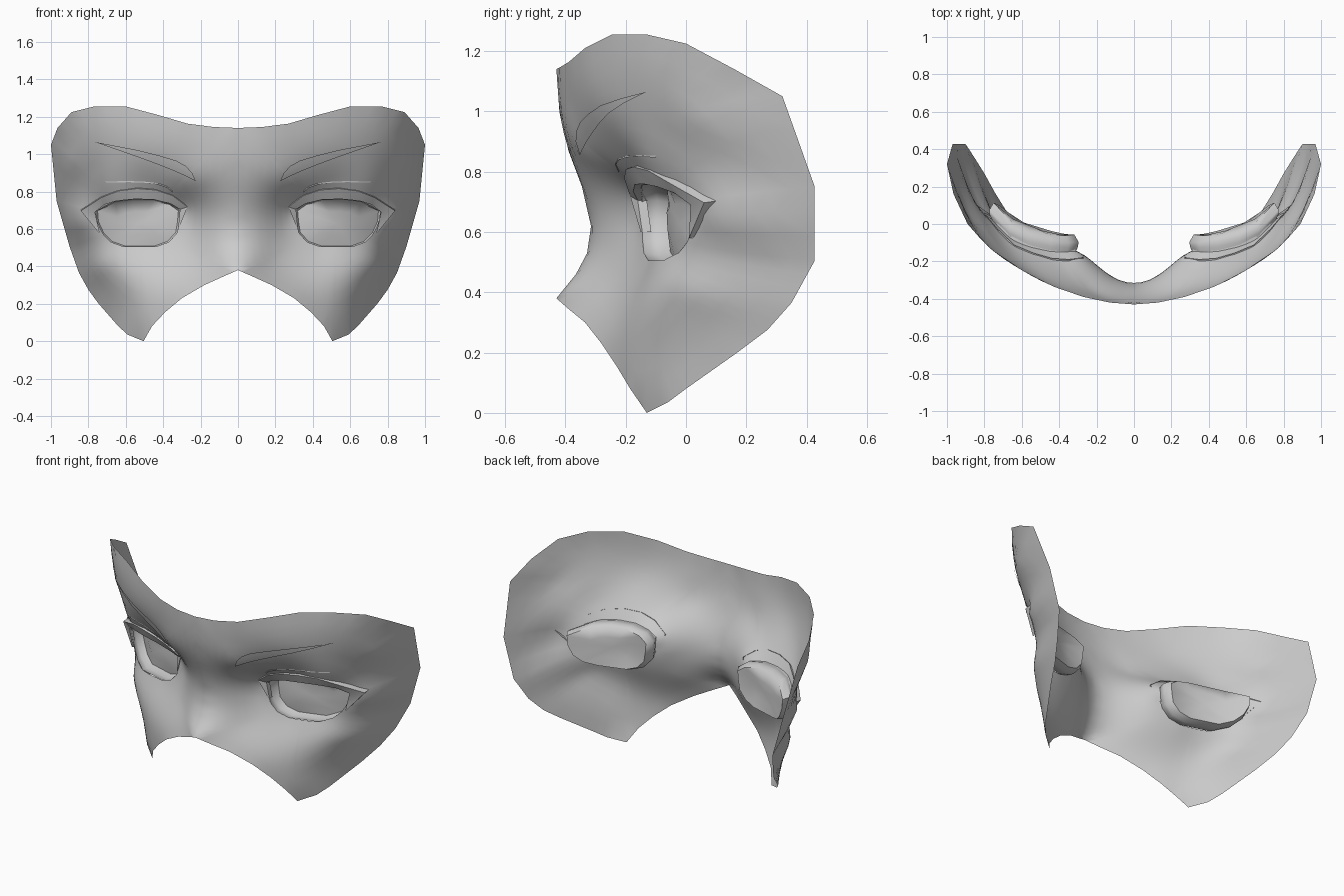
import bpy, bmesh
from math import log, hypot
from mathutils import Vector

if "Cube" in bpy.data.objects:
    bpy.data.objects.remove(bpy.data.objects["Cube"])

# Outer border of the right half, from top centre round to nose tip (x, y, z)
RIM = [(0, -.43, 1.14), (.13, -.42, 1.145), (.27, -.39, 1.163), (.43, -.335, 1.21),
       (.6, -.245, 1.255), (.77, -.13, 1.255), (.89, .0, 1.225), (.965, .16, 1.14),
       (1.0, .32, 1.05), (.97, .427, .75), (.9, .427, .505), (.85, .35, .365),
       (.8, .27, .275), (.745, .17, .2), (.64, 0, .08), (.59, -.06, .035),
       (.505, -.13, 0), (.46, -.185, .08), (.39, -.23, .155), (.3, -.28, .23),
       (.18, -.335, .3), (.08, -.39, .345), (0, -.43, .38)]
# Centre line going back up the nose
CENTRE = [(0, -.365, .46), (0, -.328, .53), (0, -.315, .62), (0, -.345, .75),
          (0, -.39, .87), (0, -.42, 1.0)]
# Eye opening
EYE = [(.31, -.145, .7), (.36, -.15, .735), (.45, -.145, .755), (.56, -.12, .757),
       (.66, -.075, .745), (.76, .025, .7), (.755, .025, .64), (.725, .01, .575),
       (.68, -.025, .53), (.61, -.075, .505), (.44, -.125, .505), (.37, -.14, .53),
       (.325, -.145, .58), (.315, -.145, .64)]
# Cheek, bridge and forehead guides
GUIDE = [(.1, -.29, .61), (.2, -.22, .6), (.26, -.17, .62), (.2, -.255, .44),
         (.5, -.175, .3), (.63, -.085, .3), (.75, .045, .4), (.86, .13, .65),
         (.5, -.285, 1.02), (.25, -.375, 1.0), (.23, -.34, .86), (.37, -.23, .82),
         (.52, -.19, .855), (.7, -.105, .85), (.8, -.03, .93), (.92, .11, .97),
         (.7, -.17, 1.06)]
CX, CZ = .53, .63


def kernel(x, z, p):
    def k(r):
        return r * r * log(r) if r > 1e-6 else 0
    return k(hypot(x - p[0], z - p[2])) + k(hypot(x + p[0], z - p[2]))


def solve(A, b):
    n = len(b)
    M = [r[:] + [v] for r, v in zip(A, b)]
    for i in range(n):
        j = max(range(i, n), key=lambda q: abs(M[q][i]))
        M[i], M[j] = M[j], M[i]
        for r in range(i + 1, n):
            f = M[r][i] / M[i][i]
            if f:
                M[r] = [a - f * c for a, c in zip(M[r], M[i])]
    w = [0] * n
    for i in reversed(range(n)):
        w[i] = (M[i][n] - sum(M[i][k] * w[k] for k in range(i + 1, n))) / M[i][i]
    return w


# Smooth symmetric face surface y = skin(x, z) through all guide points
PTS = RIM + CENTRE + EYE + GUIDE
A = [[kernel(p[0], p[2], q) for q in PTS] + [1, p[2]] for p in PTS]
A += [[1] * len(PTS) + [0, 0], [p[2] for p in PTS] + [0, 0]]
W = solve(A, [p[1] for p in PTS] + [0, 0])


def skin(x, z):
    return sum(w * kernel(x, z, p) for w, p in zip(W, PTS)) + W[-2] + W[-1] * z


def make(name, verts, faces, angle=60):
    me = bpy.data.meshes.new(name)
    me.from_pydata(verts, [], faces)
    bm = bmesh.new()
    bm.from_mesh(me)
    bmesh.ops.remove_doubles(bm, verts=bm.verts, dist=1e-4)
    bmesh.ops.recalc_face_normals(bm, faces=bm.faces)
    if sum(f.normal.y * f.calc_area() for f in bm.faces) > 0:
        bmesh.ops.reverse_faces(bm, faces=bm.faces)
    bm.to_mesh(me)
    bm.free()
    ob = bpy.data.objects.new(name, me)
    bpy.context.collection.objects.link(ob)
    m = ob.modifiers.new("mirror", 'MIRROR')
    m.merge_threshold = .001
    bpy.ops.object.select_all(action='DESELECT')
    ob.select_set(True)
    bpy.context.view_layer.objects.active = ob
    bpy.ops.object.shade_smooth_by_angle(angle=angle * .01745)
    return ob


def bridge(rows, closed):
    """Verts and quads joining successive rows of equal length."""
    n = len(rows[0])
    faces = [(r * n + i, r * n + (i + 1) % n, (r + 1) * n + (i + 1) % n, (r + 1) * n + i)
             for r in range(len(rows) - 1) for i in range(n if closed else n - 1)]
    return [v for row in rows for v in row], faces


def eye_edge(x, z):
    """Where the ray from the eye centre towards (x, z) meets the opening."""
    dx, dz = x - CX, z - CZ
    for a, b in zip(EYE, EYE[1:] + EYE[:1]):
        ax, az, ex, ez = a[0] - CX, a[2] - CZ, b[0] - a[0], b[2] - a[2]
        det = dz * ex - dx * ez
        if abs(det) < 1e-9:
            continue
        t, s = (az * ex - ax * ez) / det, (dx * az - dz * ax) / det
        if t > 0 and -1e-6 <= s <= 1 + 1e-6:
            return CX + t * dx, CZ + t * dz
    return CX, CZ


# Mask skin: rings from the eye opening out to the border
border = RIM + CENTRE
outer = []
for a, b in zip(border, border[1:] + border[:1]):
    outer += [Vector(a).lerp(Vector(b), t / 3) for t in range(3)]
inner = [eye_edge(p.x, p.z) for p in outer]
rows = []
for t in (0, .08, .17, .27, .38, .5, .62, .74, .87, 1):
    row = []
    for p, (ex, ez) in zip(outer, inner):
        x, z = ex + (p.x - ex) * t, ez + (p.z - ez) * t
        row.append((x, p.y if t == 1 else skin(x, z), z))
    rows.append(row)
make("mask_skin", *bridge(rows, True))


# Eye: socket wall going back, chamfered into a gently curved eye surface
def eye_ring(scale, back):
    return [(CX + (x - CX) * scale, y + back, CZ + (z - CZ) * scale) for x, y, z in EYE]


flat = [(CX + (x - CX) * .5, -.02 + (x - CX) * .2, CZ + (z - CZ) * .5) for x, y, z in EYE]
v, f = bridge([eye_ring(1, 0), eye_ring(1.05, .025), eye_ring(1.06, .05),
               eye_ring(.96, .088), flat], True)
n = len(EYE)
v.append((CX, -.025, CZ))
f += [(4 * n + i, 4 * n + (i + 1) % n, 5 * n) for i in range(n)]
make("eye", v, f)

# Upper lash: ledge from the skin out to a front lip, then back to the eye opening
lip = [(.318, -.15, .6), (.27, -.185, .718), (.35, -.205, .778), (.44, -.2, .808),
       (.54, -.175, .816), (.64, -.125, .803), (.73, -.065, .768), (.84, .06, .697),
       (.745, .01, .58)]
low = [(.32, -.145, .6), (.31, -.16, .705), (.36, -.175, .735), (.45, -.17, .757),
       (.55, -.145, .76), (.65, -.095, .75), (.715, -.04, .73), (.765, .015, .69),
       (.74, .01, .58)]
root = [(x, min(skin(x, z) + .005, y + .05), z + .006) for x, y, z in lip]
back = [(x, y + .03, z) for x, y, z in low]
make("upper_lash", *bridge([root, lip, low, back], False), angle=35)

# Thin eyelid crease above the lash
crease = [(.35, .8), (.38, .825), (.43, .842), (.5, .85), (.58, .853), (.65, .852), (.71, .85)]
make("eyelid_crease", *bridge([[(x, skin(x, z) - .004, z + d) for x, z in crease]
                               for d in (-.003, .003)], False))

# Eyebrow: tapered patch lying just over the skin
top = [(.225, .855), (.245, .9), (.28, .937), (.33, .965), (.42, .992), (.53, 1.02),
       (.65, 1.043), (.765, 1.065)]
bot = [(.225, .855), (.265, .875), (.31, .897), (.37, .922), (.46, .957), (.56, .993),
       (.66, 1.028), (.765, 1.065)]
brow = []
for t in (0, .33, .67, 1):
    pts = [(a[0] + (b[0] - a[0]) * t, a[1] + (b[1] - a[1]) * t) for a, b in zip(top, bot)]
    brow.append([(x, skin(x, z) - .013, z) for x, z in pts])
make("eyebrow", *bridge(brow, False))
